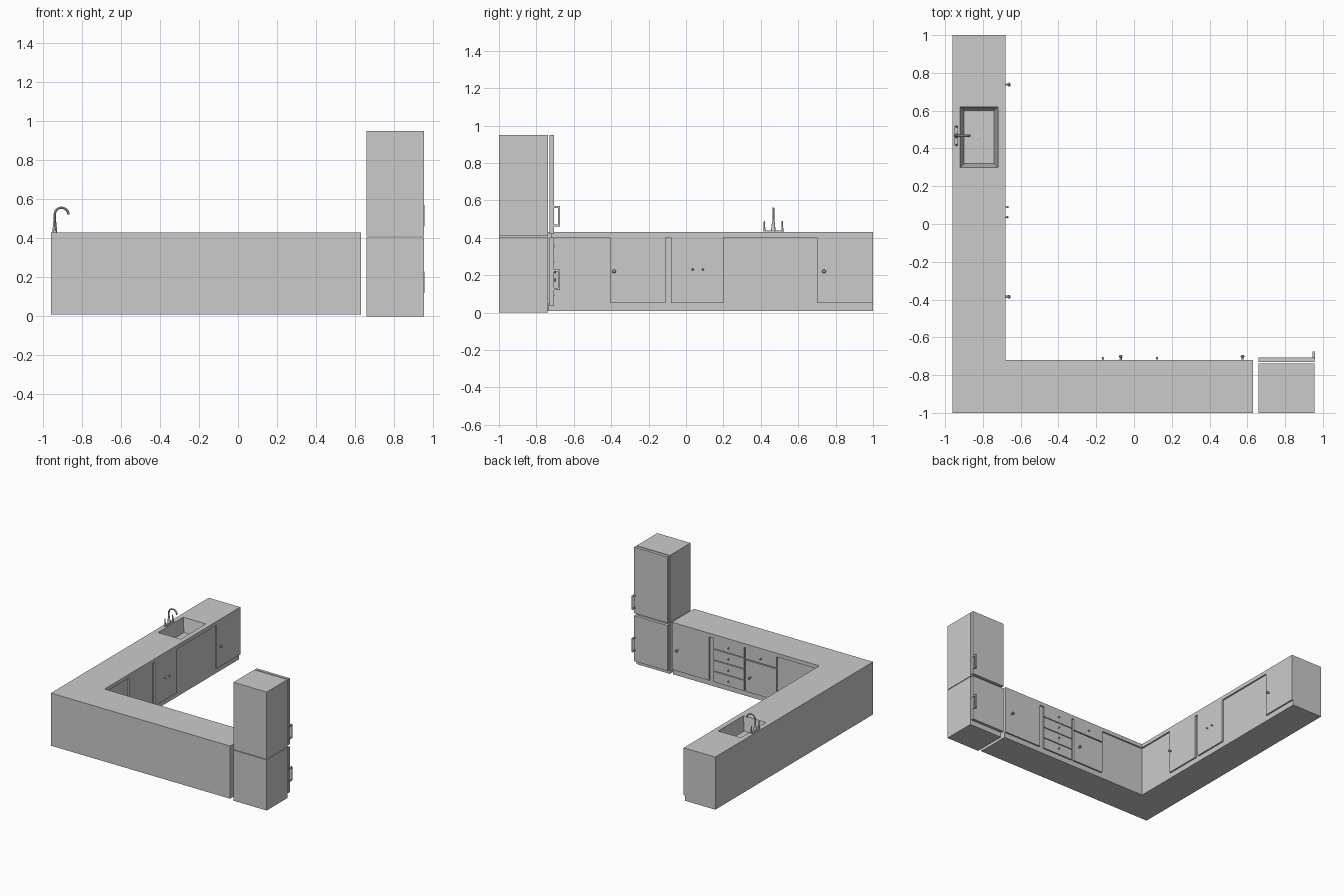
import bpy
import bmesh
from math import pi, cos, sin
from mathutils import Vector

cube = bpy.data.objects.get("Cube")
if cube:
    bpy.data.objects.remove(cube, do_unlink=True)


def make(name, bm):
    bmesh.ops.recalc_face_normals(bm, faces=bm.faces)
    mesh = bpy.data.meshes.new(name)
    bm.to_mesh(mesh)
    bm.free()
    obj = bpy.data.objects.new(name, mesh)
    bpy.context.collection.objects.link(obj)
    return obj


def activate(obj):
    bpy.ops.object.select_all(action='DESELECT')
    obj.select_set(True)
    bpy.context.view_layer.objects.active = obj


def smooth(obj):
    activate(obj)
    bpy.ops.object.shade_smooth_by_angle()


def box(name, x, y, z):
    bm = bmesh.new()
    bmesh.ops.create_cube(bm, size=1)
    for v in bm.verts:
        v.co = [r[0] + (c + 0.5) * (r[1] - r[0]) for c, r in zip(v.co, (x, y, z))]
    return make(name, bm)


def prism(name, outline, z0, z1):
    bm = bmesh.new()
    base = bm.faces.new([bm.verts.new((x, y, z0)) for x, y in outline])
    top = bmesh.ops.extrude_face_region(bm, geom=[base])["geom"]
    for v in top:
        if isinstance(v, bmesh.types.BMVert):
            v.co.z = z1
    return make(name, bm)


def lathe(name, profile, origin, axis, sides=16):
    """Revolve (radius, height) points about an axis through origin."""
    bm = bmesh.new()
    rings = [[bm.verts.new((r * cos(2 * pi * i / sides), r * sin(2 * pi * i / sides), h))
              for i in range(sides)] for r, h in profile]
    for a, b in zip(rings, rings[1:]):
        for i in range(sides):
            j = (i + 1) % sides
            bm.faces.new((a[i], a[j], b[j], b[i]))
    bm.faces.new(rings[0])
    bm.faces.new(rings[-1])
    obj = make(name, bm)
    obj.rotation_mode = 'QUATERNION'
    obj.rotation_quaternion = Vector(axis).to_track_quat('Z', 'Y')
    obj.location = origin
    smooth(obj)
    return obj


def tube(name, points, radius):
    curve = bpy.data.curves.new(name, 'CURVE')
    curve.dimensions = '3D'
    curve.bevel_depth = radius
    curve.bevel_resolution = 3
    curve.use_fill_caps = True
    spline = curve.splines.new('POLY')
    spline.points.add(len(points) - 1)
    for p, co in zip(spline.points, points):
        p.co = (*co, 1)
    obj = bpy.data.objects.new(name, curve)
    bpy.context.collection.objects.link(obj)
    activate(obj)
    bpy.ops.object.convert(target='MESH')
    smooth(bpy.context.object)


# L-shaped cabinets and worktop
W, E, S, N = -0.96, 0.63, -1.0, 1.0
FX, FY, INSET = -0.68, -0.72, 0.012


def ell(inset):
    x, y = FX - inset, FY - inset
    return [(W, S), (E, S), (E, y), (x, y), (x, N), (W, N)]


cabinets = prism("cabinet_body", ell(INSET), 0.008, 0.40)
worktop = prism("worktop", ell(0), 0.40, 0.43)

# Sink opening
SX, SY = (-0.92, -0.72), (0.30, 0.62)
cutter = box("sink_cutter", SX, SY, (0.29, 0.5))
cutter.hide_render = True
for part in (cabinets, worktop):
    mod = part.modifiers.new("sink_opening", 'BOOLEAN')
    mod.object = cutter
    mod.operation = 'DIFFERENCE'
    mod.solver = 'EXACT'
    activate(part)
    bpy.ops.object.modifier_apply(modifier=mod.name)
bpy.data.objects.remove(cutter, do_unlink=True)

# Tapered open basin
bm = bmesh.new()
bmesh.ops.create_cube(bm, size=1)
for v in bm.verts:
    top = v.co.z > 0
    t = 0 if top else 0.02
    v.co = (SX[v.co.x > 0] - (t if v.co.x > 0 else -t),
            SY[v.co.y > 0] - (t if v.co.y > 0 else -t),
            0.429 if top else 0.32)
bmesh.ops.delete(bm, geom=[f for f in bm.faces if f.calc_center_median().z > 0.42], context='FACES')
basin = make("sink_basin", bm)
for poly in basin.data.polygons:
    poly.flip() if poly.normal.z < -0.5 or poly.normal.dot(
        poly.center - Vector((-0.82, 0.46, 0.38))) > 0 else None
lathe("sink_drain", [(0.016, 0), (0.016, 0.003), (0.012, 0.004)], (-0.82, 0.46, 0.32), (0, 0, 1))

# Tap: crossbar, tapered body, swan neck and two levers
TX, TY = -0.94, 0.467
box("tap_base", (TX - 0.009, TX + 0.009), (TY - 0.052, TY + 0.052), (0.43, 0.44))
lathe("tap_body", [(0.012, 0), (0.011, 0.02), (0.007, 0.06)], (TX, TY, 0.43), (0, 0, 1))
arc = [(TX + 0.035 - 0.035 * cos(a), TY, 0.522 + 0.035 * sin(a))
       for a in (pi * i / 12 for i in range(13))]
tube("tap_spout", [(TX, TY, 0.48)] + arc, 0.006)
for side, label in ((-1, "front"), (1, "back")):
    y = TY + side * 0.048
    lathe(label + "_tap_lever", [(0.006, 0), (0.005, 0.02), (0.003, 0.06)], (TX, y, 0.43), (0, 0, 1))

# Knobs
KNOB = [(0.006, 0), (0.005, 0.011), (0.010, 0.016), (0.010, 0.022), (0.005, 0.026)]


def knob(name, origin, axis, scale=1):
    lathe(name, [(r * scale, h * scale) for r, h in KNOB], origin, axis)


# Fronts of the long run
for name, y in (("inner_door", (-0.405, -0.11)), ("middle_door", (-0.08, 0.20)),
                ("end_door", (0.70, 1.0))):
    box(name, (FX - INSET, FX), y, (0.05, 0.40))
for name, y, z, s in (("inner_door_knob", -0.385, 0.22, 1), ("end_door_knob", 0.738, 0.22, 1),
                      ("middle_knob_a", 0.036, 0.23, 0.6), ("middle_knob_b", 0.09, 0.23, 0.6)):
    knob(name, (FX, y, z), (1, 0, 0), s)

# Fronts of the short run
RUN_Y = (FY - INSET, FY)
box("side_door", (0.30, 0.63), RUN_Y, (0.05, 0.40))
knob("side_door_knob", (0.575, FY, 0.22), (0, 1, 0))
for i in range(4):
    z = 0.05 + i * 0.089
    box(f"drawer_{i + 1}", (-0.01, 0.26), RUN_Y, (z, z + 0.083))
    knob(f"drawer_knob_{i + 1}", (0.122, FY, z + 0.042), (0, 1, 0), 0.6)
box("wide_drawer", (-0.30, -0.025), RUN_Y, (0.31, 0.40))
knob("wide_drawer_knob", (-0.165, FY, 0.35), (0, 1, 0), 0.6)
box("corner_door", (-0.30, -0.025), RUN_Y, (0.05, 0.302))
knob("corner_door_knob", (-0.07, FY, 0.175), (0, 1, 0))

# Fridge freezer with doors and bracket handles
FRIDGE_X = (0.66, 0.955)
for label, body_z, door_z, handle_z in (
        ("freezer", (0, 0.405), (0.035, 0.40), (0.12, 0.23)),
        ("fridge", (0.41, 0.95), (0.42, 0.95), (0.46, 0.57))):
    box(label + "_body", FRIDGE_X, (-1.0, -0.738), body_z)
    box(label + "_door", FRIDGE_X, (-0.73, -0.707), door_z)
    hx = (0.945, 0.958)
    lo, hi = handle_z
    box(label + "_handle_grip", hx, (-0.685, -0.675), handle_z)
    for end, z in (("lower", lo), ("upper", hi - 0.01)):
        box(f"{label}_handle_{end}_post", hx, (-0.715, -0.685), (z, z + 0.01))
